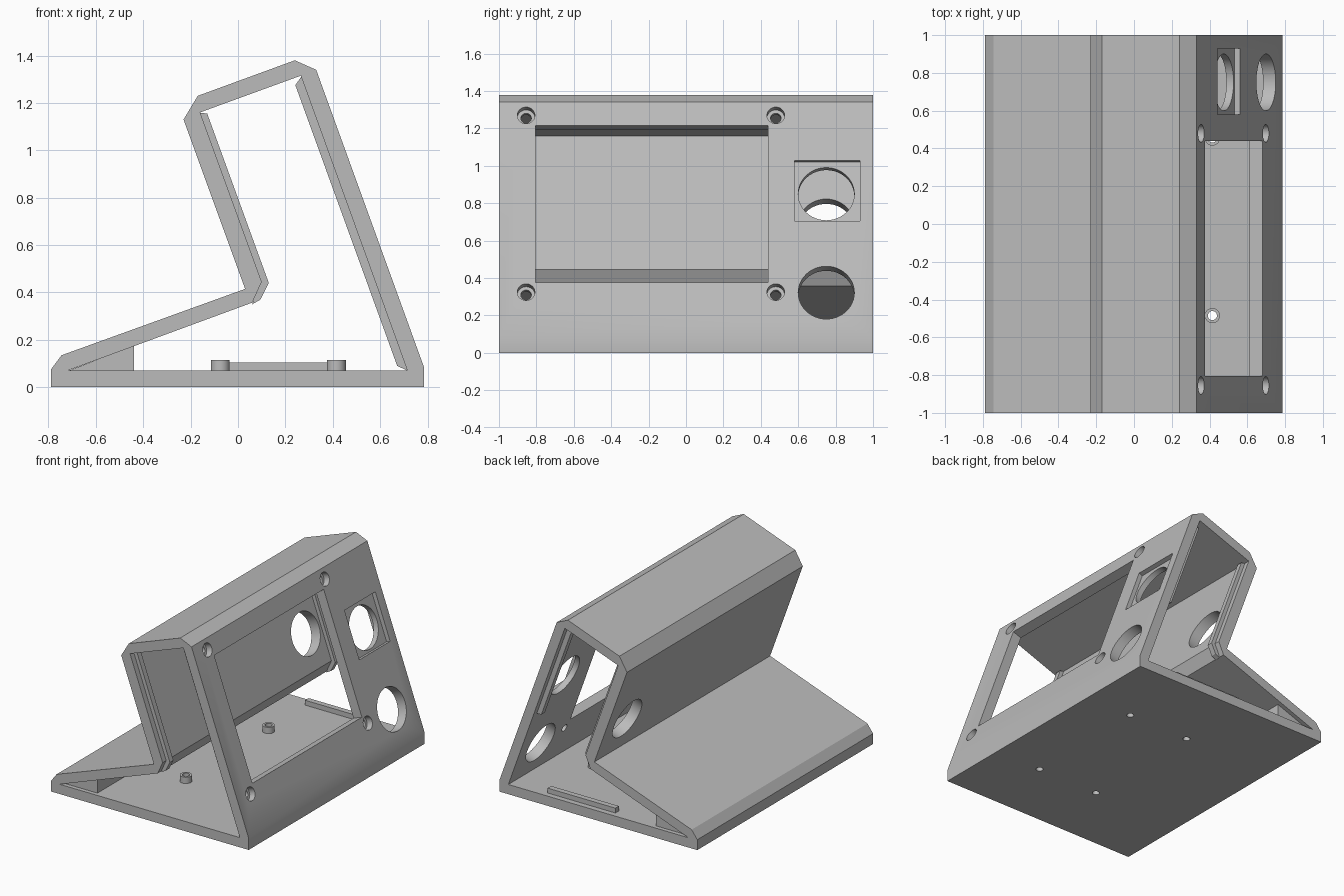
import bpy, bmesh, math
from mathutils import Matrix, Vector

cube = bpy.data.objects.get("Cube")
if cube:
    bpy.data.objects.remove(cube, do_unlink=True)

grey = bpy.data.materials.new("light_grey_plastic")
grey.use_nodes = True
grey.diffuse_color = (0.5, 0.5, 0.5, 1)
grey.node_tree.nodes["Principled BSDF"].inputs["Base Color"].default_value = (0.5, 0.5, 0.5, 1)

TILT = Matrix.Rotation(math.radians(70), 4, 'Y')   # local z becomes the panel normal
FLAT = Matrix.Identity(4)


def add(name, bm):
    bmesh.ops.recalc_face_normals(bm, faces=bm.faces)
    me = bpy.data.meshes.new(name)
    bm.to_mesh(me)
    bm.free()
    me.materials.append(grey)
    ob = bpy.data.objects.new(name, me)
    bpy.context.collection.objects.link(ob)
    return ob


def prism(name, points, y0, y1):
    """Extrude an x-z profile from y0 to y1."""
    bm = bmesh.new()
    face = bm.faces.new([bm.verts.new((x, y0, z)) for x, z in points])
    out = bmesh.ops.extrude_face_region(bm, geom=[face])
    moved = [v for v in out["geom"] if isinstance(v, bmesh.types.BMVert)]
    bmesh.ops.translate(bm, verts=moved, vec=(0, y1 - y0, 0))
    return add(name, bm)


def cylinder(name, centre, radius, depth, turn=FLAT):
    bm = bmesh.new()
    bmesh.ops.create_cone(bm, cap_ends=True, segments=48, radius1=radius, radius2=radius,
                          depth=depth, matrix=Matrix.Translation(centre) @ turn)
    return add(name, bm)


def box(name, centre, size, turn=FLAT):
    bm = bmesh.new()
    bmesh.ops.create_cube(bm, size=1, matrix=Matrix.Translation(centre) @ turn
                          @ Matrix.Diagonal((*size, 1)))
    return add(name, bm)


def cut(target, cutter):
    cutter.hide_render = True
    mod = target.modifiers.new("cut", 'BOOLEAN')
    mod.operation = 'DIFFERENCE'
    mod.solver = 'EXACT'
    mod.object = cutter
    bpy.context.view_layer.objects.active = target
    bpy.ops.object.modifier_apply(modifier=mod.name)
    bpy.data.objects.remove(cutter, do_unlink=True)


def on_panel(y, z):
    """Point on the outer face of the sloping panel."""
    return Vector((0.785 - 0.3625 * (z - 0.085), y, z))


# Hollow shell: outer profile minus inner profile
shell = prism("shell", [(-0.79, 0), (0.785, 0), (0.785, 0.085), (0.33, 1.34), (0.24, 1.38),
                        (-0.17, 1.23), (-0.23, 1.13), (0.03, 0.415), (-0.745, 0.135),
                        (-0.79, 0.075)], -1, 1)
cut(shell, prism("cavity", [(-0.72, 0.07), (0.715, 0.07), (0.265, 1.315), (-0.16, 1.16),
                            (0.1, 0.445), (0.06, 0.357)], -1.1, 1.1))

# Display window in the panel
cut(shell, box("window", on_panel(-0.183, 0.797), (0.893, 1.245, 0.24), TILT))

# Counterbored screw holes around the window
for y in (-0.855, 0.48):
    for z in (0.325, 1.27):
        p = on_panel(y, z)
        cut(shell, cylinder("screw_head", p, 0.047, 0.09, TILT))
        cut(shell, cylinder("screw_hole", p, 0.028, 0.2, TILT))

# Square recess, the round port through both walls, and the lower port
normal = TILT @ Vector((0, 0, 1))
cut(shell, box("recess", on_panel(0.755, 0.867), (0.346, 0.35, 0.06), TILT))
cut(shell, cylinder("upper_port", on_panel(0.75, 0.86) - normal * 0.35, 0.15, 1.0, TILT))
cut(shell, cylinder("lower_port", on_panel(0.75, 0.322), 0.15, 0.24, TILT))

# Standoffs on the floor with holes through the base
standoffs = []
for x in (-0.075, 0.415):
    for y in (-0.485, 0.455):
        post = cylinder("standoff", (x, y, 0.09), 0.04, 0.05)
        for part in (post, shell):
            cut(part, cylinder("drill", (x, y, 0.06), 0.024, 0.3))
        standoffs.append(post)

# End plate ribs on the rear wall and the panel
for name, y0, y1 in (("near", -0.96, -0.92), ("far", 0.92, 0.96)):
    prism(name + "_wall_rib", [(-0.17, 1.16), (-0.13, 1.155), (0.13, 0.44), (0.095, 0.37),
                               (0.06, 0.35), (0.09, 0.445)], y0, y1)
prism("near_panel_rib", [(0.27, 1.315), (0.242, 1.275), (0.672, 0.09), (0.72, 0.068)],
      -0.96, -0.92)
prism("far_panel_rib", [(0.27, 1.315), (0.242, 1.275), (0.48, 0.62), (0.52, 0.62)], 0.92, 0.96)

# Floor rib and the wedge filling the sharp corner
box("floor_rib", (0.16, 0.94, 0.085), (0.54, 0.04, 0.04))
prism("corner_wedge", [(-0.72, 0.068), (-0.44, 0.068), (-0.44, 0.175)], -0.97, 0.97)

# Smooth the round holes and posts, keep the flat faces crisp
for ob in [shell] + standoffs:
    bpy.ops.object.select_all(action='DESELECT')
    ob.select_set(True)
    bpy.context.view_layer.objects.active = ob
    bpy.ops.object.shade_smooth_by_angle(angle=math.radians(20))
